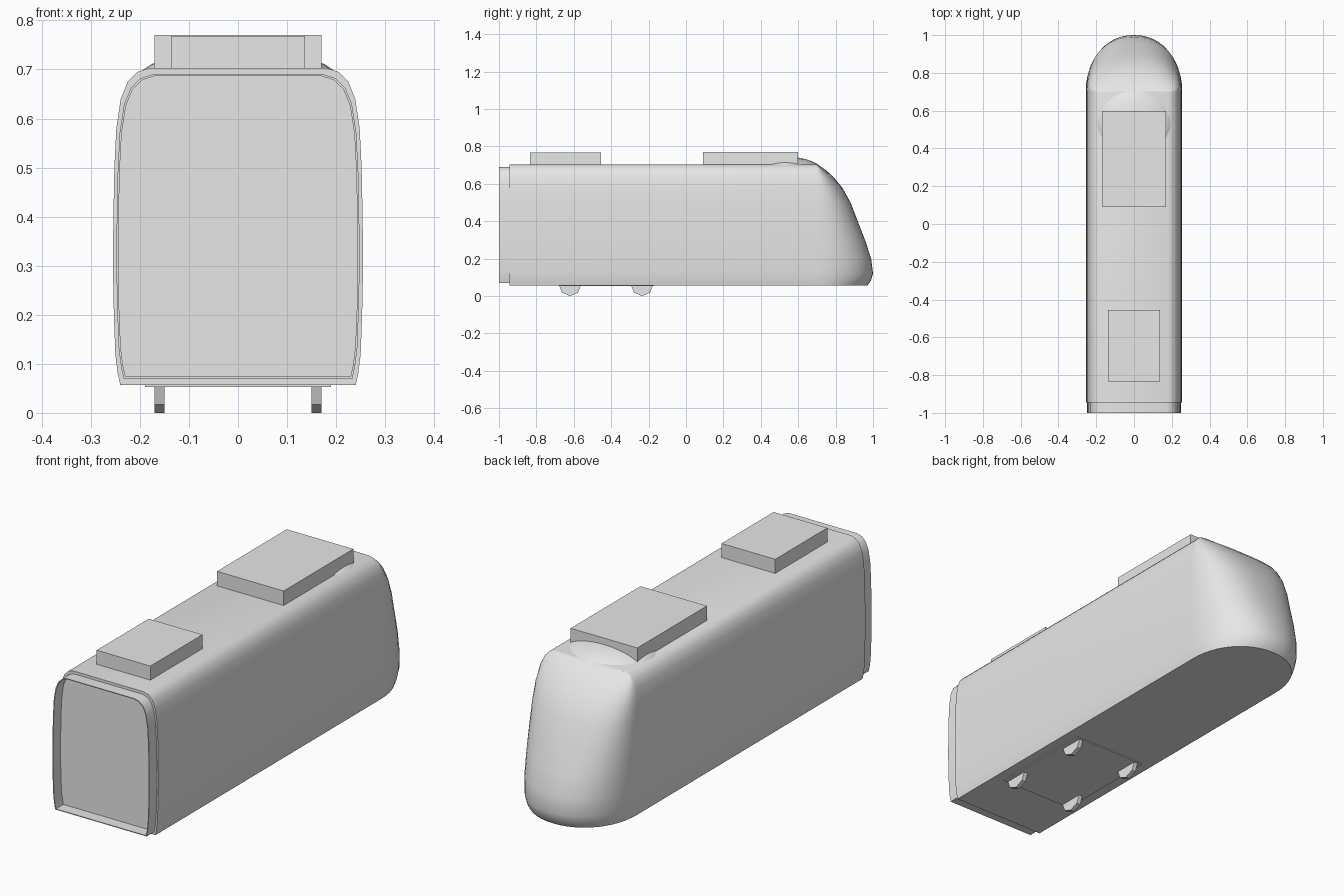
import bpy, bmesh, math

cube = bpy.data.objects.get("Cube")
if cube:
    bpy.data.objects.remove(cube, do_unlink=True)

grey = bpy.data.materials.new("light grey")
grey.use_nodes = True
grey.diffuse_color = (0.8, 0.8, 0.8, 1)
grey.node_tree.nodes["Principled BSDF"].inputs["Base Color"].default_value = (0.8, 0.8, 0.8, 1)

REAR, NOSE = -0.945, 0.7
# Body levels: height, half width, reach of the nose
LEVELS = [(0.057, 0.24, 0.97), (0.08, 0.245, 0.988), (0.12, 0.25, 1.0),
          (0.2, 0.253, 0.99), (0.3, 0.255, 0.957), (0.4, 0.254, 0.918),
          (0.5, 0.252, 0.88), (0.58, 0.248, 0.835), (0.64, 0.239, 0.785),
          (0.675, 0.225, 0.745), (0.695, 0.205, 0.715), (0.703, 0.18, 0.702)]


def finish(obj, smooth=None):
    obj.data.materials.append(grey)
    if smooth:
        bpy.ops.object.select_all(action='DESELECT')
        obj.select_set(True)
        bpy.context.view_layer.objects.active = obj
        bpy.ops.object.shade_smooth_by_angle(angle=math.radians(smooth))
    return obj


def from_bmesh(name, bm, smooth=None):
    bmesh.ops.recalc_face_normals(bm, faces=bm.faces)
    mesh = bpy.data.meshes.new(name)
    bm.to_mesh(mesh)
    bm.free()
    obj = bpy.data.objects.new(name, mesh)
    bpy.context.collection.objects.link(obj)
    return finish(obj, smooth)


def box(name, half_x, y0, y1, z0, z1):
    bpy.ops.mesh.primitive_cube_add(size=1, location=(0, (y0 + y1) / 2, (z0 + z1) / 2))
    obj = bpy.context.object
    obj.name = name
    obj.scale = (2 * half_x, y1 - y0, z1 - z0)
    return finish(obj)


# Car body: stacked outlines, straight at the sides and rounded at the nose
bm = bmesh.new()
rows = []
STEPS = 24
for z, w, reach in LEVELS:
    power = 2 / (2.05 + z * 0.8)
    outline = [(w, REAR)]
    for i in range(STEPS + 1):
        a = math.pi * i / STEPS
        c, s = math.cos(a), max(math.sin(a), 0)
        x = math.copysign(abs(c) ** power, c) * w
        outline.append((x, NOSE + (reach - NOSE) * s ** power))
    outline.append((-w, REAR))
    rows.append([bm.verts.new((x, y, z)) for x, y in outline])
for low, high in zip(rows, rows[1:]):
    for i in range(len(low) - 1):
        bm.faces.new((low[i], low[i + 1], high[i + 1], high[i]))
bm.faces.new(rows[0])
bm.faces.new(rows[-1])
bm.faces.new([r[0] for r in rows] + [r[-1] for r in reversed(rows)])
from_bmesh("car_body", bm, 40)

# Open gangway rim around the recessed rear end
bm = bmesh.new()
half = [(w - 0.007, 0.07 + (z - 0.057) * 0.96) for z, w, _ in LEVELS]
section = half + [(-x, z) for x, z in reversed(half)]
loops = []
for y, inset in ((REAR + 0.01, 0), (-1, 0), (-1, 0.004), (REAR - 0.001, 0.004)):
    loops.append([bm.verts.new((x * (1 - inset * 4), y, 0.38 + (z - 0.38) * (1 - inset * 3)))
                  for x, z in section])
for a, b in zip(loops, loops[1:]):
    for i in range(len(a)):
        j = (i + 1) % len(a)
        bm.faces.new((a[i], a[j], b[j], b[i]))
from_bmesh("rear_gangway_rim", bm, 40)

# Roof units
box("rear_roof_unit", 0.137, -0.835, -0.455, 0.69, 0.768)
box("front_roof_unit", 0.17, 0.09, 0.598, 0.69, 0.77)

# Rounded fairing below the front roof unit
bpy.ops.mesh.primitive_uv_sphere_add(segments=32, ring_count=16, radius=1, location=(0, 0.53, 0.665))
fairing = bpy.context.object
fairing.name = "roof_fairing"
fairing.scale = (0.215, 0.2, 0.08)
finish(fairing, 40)

# Bogie plate and wheels
box("bogie_plate", 0.19, -0.68, -0.17, 0.053, 0.06)
for end, y in (("rear", -0.62), ("front", -0.235)):
    for side, x in (("left", 0.16), ("right", -0.16)):
        bpy.ops.mesh.primitive_cylinder_add(vertices=8, radius=0.06, depth=0.02,
                                            location=(x, y, 0.06),
                                            rotation=(0, math.pi / 2, 0))
        wheel = bpy.context.object
        wheel.name = f"{end}_{side}_wheel"
        finish(wheel)
